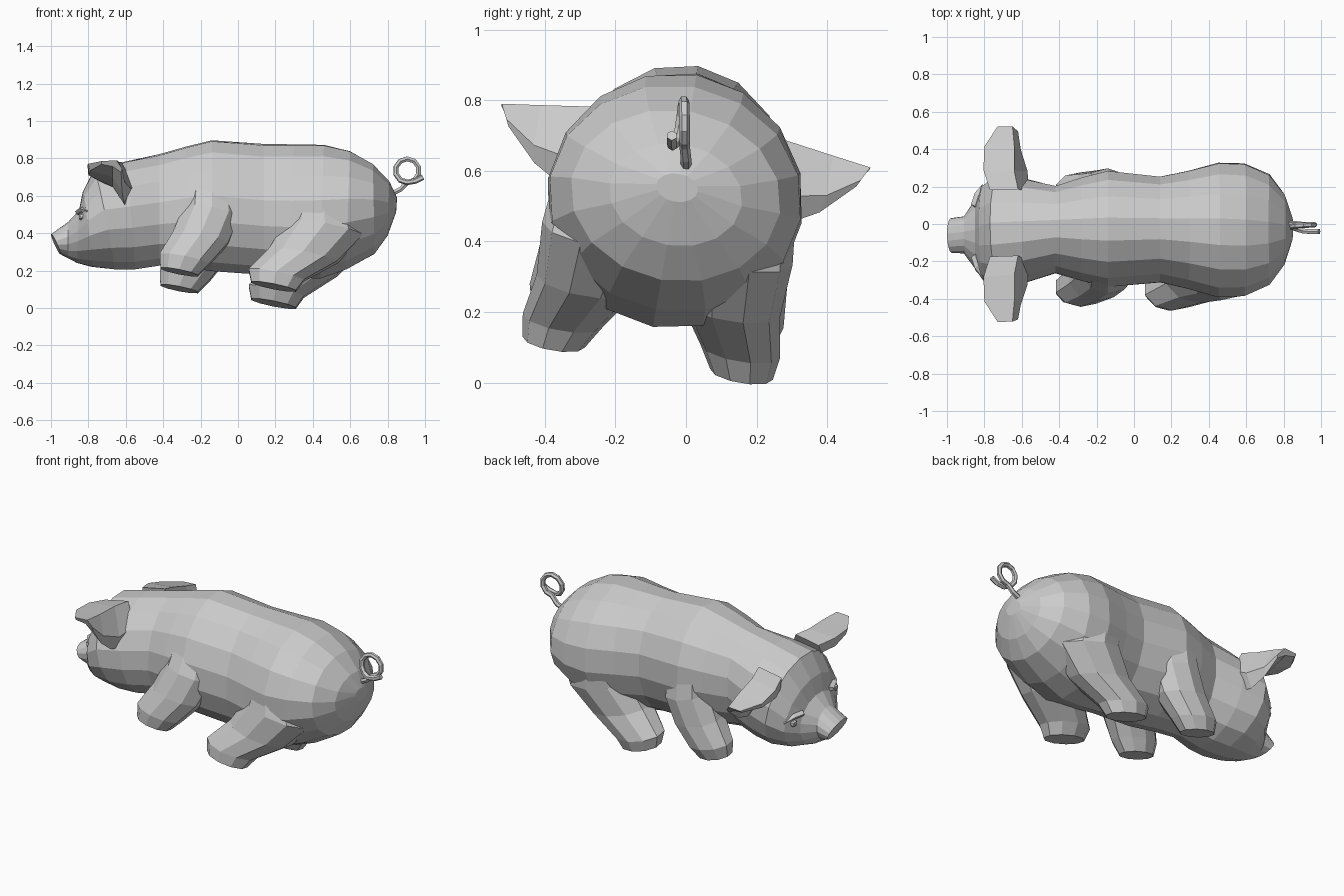
import bpy, bmesh, math
from mathutils import Vector, Matrix

cube = bpy.data.objects.get("Cube")
if cube:
    bpy.data.objects.remove(cube)

grey = bpy.data.materials.new("soft grey")
grey.use_nodes = True
grey.diffuse_color = (0.6, 0.6, 0.6, 1)
grey.node_tree.nodes["Principled BSDF"].inputs["Base Color"].default_value = (0.6, 0.6, 0.6, 1)

# The whole animal leans over slightly onto its left flank
PIVOT = Vector((0, 0, 0.7))
LEAN = Matrix.Translation(PIVOT) @ Matrix.Rotation(math.radians(-9.8), 4, 'X') @ Matrix.Translation(-PIVOT)


def finish(name, bm, side=1):
    """Mirror if needed, lean, and store as a flat-shaded object."""
    for v in bm.verts:
        v.co.y *= side
    bm.transform(LEAN)
    bmesh.ops.recalc_face_normals(bm, faces=bm.faces)
    me = bpy.data.meshes.new(name)
    bm.to_mesh(me)
    bm.free()
    me.materials.append(grey)
    ob = bpy.data.objects.new(name, me)
    bpy.context.collection.objects.link(ob)


def loft(rings):
    """Skin a list of equally long point rings and cap both ends."""
    bm = bmesh.new()
    loops = [[bm.verts.new(p) for p in r] for r in rings]
    n = len(loops[0])
    for a, b in zip(loops, loops[1:]):
        for i in range(n):
            j = (i + 1) % n
            bm.faces.new((a[i], a[j], b[j], b[i]))
    bm.faces.new(loops[0])
    bm.faces.new(loops[-1])
    return bm


def ellipse(centre, a, b, n):
    c, a, b = Vector(centre), Vector(a), Vector(b)
    return [c + a * math.sin(t) + b * math.cos(t) for t in (math.tau * i / n for i in range(n))]


# Body, head and snout: top x, top z, bottom x, bottom z, half width
spine = [
    (-1.0, .39, -.95, .285, .095), (-.91, .455, -.91, .26, .10), (-.85, .52, -.86, .235, .18),
    (-.83, .62, -.78, .215, .26), (-.77, .74, -.66, .20, .305), (-.60, .785, -.55, .20, .28),
    (-.42, .825, -.42, .22, .235), (-.28, .865, -.28, .21, .28), (-.14, .90, -.14, .19, .315),
    (.14, .88, .14, .17, .285), (.30, .878, .28, .155, .32), (.46, .875, .44, .15, .365),
    (.60, .84, .58, .20, .36), (.72, .77, .73, .285, .30), (.81, .675, .80, .385, .19),
    (.85, .59, .845, .51, .06)]
rings = []
for tx, tz, bx, bz, w in spine:
    rings.append(ellipse(((tx + bx) / 2, 0, (tz + bz) / 2), (0, w, 0),
                         ((tx - bx) / 2, 0, (tz - bz) / 2), 16))
finish("body", loft(rings))

# Legs: centre x, y, z, then half length and half width, from sole to hip
front_leg = [(-.315, .265, .14, .105, .08), (-.285, .26, .21, .14, .105),
             (-.20, .225, .33, .155, .13), (-.14, .195, .48, .155, .145),
             (-.14, .15, .68, .13, .125)]
rear_leg = [(.19, .27, .06, .125, .09), (.205, .255, .125, .155, .115),
            (.35, .205, .24, .19, .145), (.465, .19, .39, .215, .17), (.45, .165, .58, .16, .175)]


def leg(name, rows, side):
    loops = [ellipse((x, y, z), (rx, 0, -.2 * rx), (0, ry, 0), 10) for x, y, z, rx, ry in rows]
    finish(name, loft(loops), side)


# Thick cupped ears: front edge, top fold, back, hanging edge, hollow, lower front edge
def ear(name, side):
    loops = [[(-.77, .18, .72), (-.62, .18, .75), (-.56, .19, .62),
              (-.60, .25, .50), (-.66, .22, .60), (-.77, .20, .66)],
             [(-.805, .29, .715), (-.64, .28, .735), (-.57, .31, .58),
              (-.61, .32, .50), (-.67, .29, .60), (-.80, .29, .66)],
             [(-.80, .42, .70), (-.64, .42, .715), (-.605, .42, .60),
              (-.62, .41, .55), (-.67, .40, .63), (-.79, .41, .665)],
             [(-.73, .53, .695), (-.65, .53, .70), (-.62, .51, .66),
              (-.625, .50, .64), (-.67, .51, .67), (-.73, .52, .68)]]
    finish(name, loft(loops), side)


# Small eyes with a heavy lid above each
def eye(name, side):
    bm = bmesh.new()
    bmesh.ops.create_icosphere(bm, subdivisions=1, radius=.024,
                               matrix=Matrix.Translation((-.83, .20, .45)))
    finish(name, bm, side)
    lid = loft([ellipse((x, y, z), (.022, -.015, 0), (0, 0, .015), 5)
                for x, y, z in ((-.85, .13, .485), (-.83, .19, .49), (-.79, .24, .47))])
    finish(name + "_lid", lid, side)


for word, side in (("left", 1), ("right", -1)):
    leg(word + "_front_leg", front_leg, side)
    leg(word + "_rear_leg", rear_leg, side)
    ear(word + "_ear", side)
    eye(word + "_eye", side)

# Curly tail: root, one full turn, then a short free tip
path = [(.82, .0, .61), (.87, .0, .635)]
for i in range(11):
    t = math.radians(-90 + 36 * i)
    path.append((.905 + .063 * math.cos(t), -.004 - .034 * (i / 10) ** 4, .735 + .063 * math.sin(t)))
path += [(.95, -.04, .68), (.99, -.04, .70)]
curve = bpy.data.curves.new("tail", 'CURVE')
curve.dimensions = '3D'
curve.bevel_depth = .015
curve.bevel_resolution = 1
curve.use_fill_caps = True
line = curve.splines.new('POLY')
line.points.add(len(path) - 1)
for p, co in zip(line.points, path):
    p.co = (*co, 1)
line.use_smooth = False
curve.materials.append(grey)
tail = bpy.data.objects.new("tail", curve)
bpy.context.collection.objects.link(tail)
